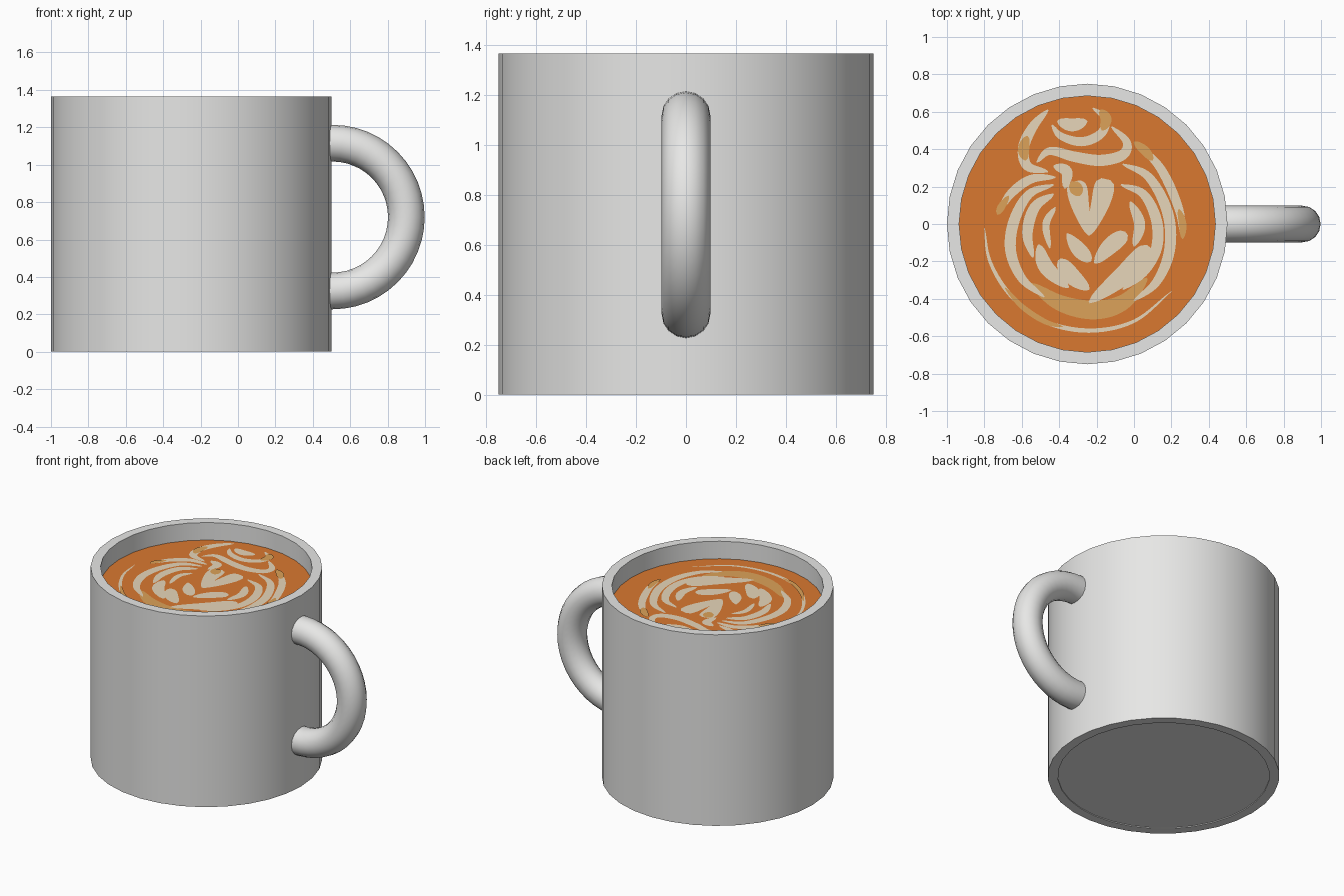
import bpy, bmesh, math
from mathutils import Vector

if "Cube" in bpy.data.objects:
    bpy.data.objects.remove(bpy.data.objects["Cube"])

CX, R_OUT, R_IN, H, LEVEL, SIDES = -0.25, 0.75, 0.685, 1.365, 1.24, 32


def material(name, rgb):
    m = bpy.data.materials.new(name)
    m.diffuse_color = (*rgb, 1)
    m.use_nodes = True
    m.node_tree.nodes["Principled BSDF"].inputs["Base Color"].default_value = m.diffuse_color
    return m


CERAMIC = material("white_ceramic", (0.80, 0.80, 0.79))
COFFEE = material("coffee_orange", (0.70, 0.19, 0.03))
CREAM = material("milk_cream", (0.82, 0.69, 0.50))
TAN = material("milk_tan", (0.72, 0.36, 0.10))


def finish(name, bm, mat, smooth=False):
    me = bpy.data.meshes.new(name)
    bm.to_mesh(me)
    bm.free()
    me.materials.append(mat)
    ob = bpy.data.objects.new(name, me)
    bpy.context.collection.objects.link(ob)
    if smooth:
        bpy.ops.object.select_all(action='DESELECT')
        ob.select_set(True)
        bpy.context.view_layer.objects.active = ob
        bpy.ops.object.shade_smooth_by_angle(angle=math.radians(40))
    return ob


def bridge(bm, a, b):
    n = len(a)
    for i in range(n):
        bm.faces.new((a[i], a[(i + 1) % n], b[(i + 1) % n], b[i]))


# Mug body: lathed wall with a rim, a floor and a slightly recessed base
bm = bmesh.new()
profile = [(R_IN, 0.006), (R_IN, 0), (R_OUT, 0), (R_OUT, H), (R_IN, H), (R_IN, 0.08)]
rings = []
for r, z in profile:
    angles = [math.tau * i / SIDES for i in range(SIDES)]
    rings.append([bm.verts.new((CX + r * math.cos(a), r * math.sin(a), z)) for a in angles])
for lower, upper in zip(rings, rings[1:]):
    bridge(bm, lower, upper)
bm.faces.new(rings[0])
bm.faces.new(rings[-1])
bmesh.ops.recalc_face_normals(bm, faces=bm.faces)
finish("mug_body", bm, CERAMIC, True)

# Handle: half ring of round section, with ends set into the wall
bm = bmesh.new()
HX, HZ, MAJOR, MINOR, SEC = 0.505, 0.72, 0.395, 0.098, 16
path = [(0.46, HZ - MAJOR, -math.pi / 2)]
for i in range(25):
    a = -math.pi / 2 + math.pi * i / 24
    path.append((HX + MAJOR * math.cos(a), HZ + MAJOR * math.sin(a), a))
path.append((0.46, HZ + MAJOR, math.pi / 2))
rings = []
for x, z, a in path:
    ring = []
    for j in range(SEC):
        t = math.tau * j / SEC
        d = MINOR * math.cos(t)
        ring.append(bm.verts.new((x + d * math.cos(a), MINOR * math.sin(t), z + d * math.sin(a))))
    rings.append(ring)
for a, b in zip(rings, rings[1:]):
    bridge(bm, a, b)
bm.faces.new(rings[0])
bm.faces.new(rings[-1])
bmesh.ops.recalc_face_normals(bm, faces=bm.faces)
finish("handle", bm, CERAMIC, True)

# Coffee surface
bm = bmesh.new()
bm.faces.new([bm.verts.new((CX + R_IN * math.cos(math.tau * i / SIDES),
                            R_IN * math.sin(math.tau * i / SIDES), LEVEL)) for i in range(SIDES)])
finish("coffee", bm, COFFEE)


def spline(pts, steps=7):
    """Catmull-Rom curve through the points."""
    p = [Vector(q) / 100 for q in pts]
    p = [2 * p[0] - p[1]] + p + [2 * p[-1] - p[-2]]
    out = []
    for a, b, c, d in zip(p, p[1:], p[2:], p[3:]):
        for k in range(steps):
            t = k / steps
            out.append(0.5 * (2 * b + (c - a) * t + (2 * a - 5 * b + 4 * c - d) * t * t
                              + (3 * b - a - 3 * c + d) * t ** 3))
    return out + [p[-2]]


def strokes(name, mat, z, items):
    """Flat tapered ribbons: (width, skew, points), in hundredths of a unit."""
    bm = bmesh.new()
    for width, skew, pts in items:
        line = spline(pts)
        n = len(line) - 1
        prev = None
        for i, c in enumerate(line):
            t = (line[min(i + 1, n)] - line[max(i - 1, 0)]).normalized()
            u = min(max(i / n, 0.004), 0.996) ** skew
            w = width / 200 * math.sin(math.pi * u) ** 0.5
            side = Vector((-t.y, t.x)) * w
            pair = [bm.verts.new((*(c + side), z)), bm.verts.new((*(c - side), z))]
            if prev:
                bm.faces.new((prev[0], prev[1], pair[1], pair[0]))
            prev = pair
    bm.normal_update()
    bmesh.ops.reverse_faces(bm, faces=[f for f in bm.faces if f.normal.z < 0])
    finish(name, bm, mat)


# Milk art: swirl at the top
swirl = [
    (7, 1, [(-41, 55), (-33, 53), (-25, 55)]),
    (6, 1, [(-46, 61), (-54, 52), (-59, 41), (-57, 31), (-46, 28)]),
    (5, 1, [(-22, 62), (-15, 56), (-18, 48), (-28, 44), (-39, 47), (-44, 53)]),
    (6, 1, [(-12, 52), (-4, 44), (-6, 37), (-18, 34), (-32, 36), (-45, 39), (-52, 33)]),
    (6, 1, [(-43, 31), (-36, 28), (-37, 19)]),
]
# Heart and leaves along the middle
heart = [
    (11, 0.5, [(-31, 23), (-29, 11), (-24, -6)]),
    (11, 0.5, [(-15, 24), (-18, 11), (-24, -6)]),
    (8, 1.3, [(-36, -5), (-30, -13), (-23, -20)]),
    (9, 0.7, [(-4, -5), (-13, -12), (-21, -21)]),
    (11, 0.7, [(8, -12), (-4, -26), (-24, -42)]),
    (9, 0.8, [(-40, -19), (-33, -28), (-24, -35)]),
    (8, 1, [(-51, -11), (-47, -23), (-35, -34)]),
]
# Curved ribs on both sides
ribs = [
    (5, 1, [(-42, 25), (-55, 24), (-66, 16), (-73, 5)]),
    (6, 1, [(-43, 21), (-56, 16), (-64, 2), (-66, -14), (-60, -29), (-48, -39)]),
    (6, 1, [(-43, 16), (-53, 9), (-57, -5), (-54, -18)]),
    (4, 1, [(-42, 9), (-47, 0), (-45, -13)]),
    (5, 1, [(0, 44), (14, 30), (24, 8), (26, -8)]),
    (6, 1, [(-6, 32), (8, 25), (18, 6), (19, -14), (12, -31), (0, -41)]),
    (6, 1, [(-7, 21), (5, 16), (12, 2), (12, -13), (5, -26), (-6, -35)]),
    (6, 1, [(-2, 12), (3, 0), (0, -12)]),
]
# Thin arc round the lower edge
edge = [(2.5, 1, [(-80, -2), (-77, -20), (-66, -38), (-48, -52), (-24, -57), (0, -52), (20, -36)])]
strokes("milk_art", CREAM, LEVEL + 0.004, swirl + heart + ribs + edge)

# Tan patches: under the leaves, and over parts of the cream
strokes("milk_shade_under", TAN, LEVEL + 0.002, [
    (10, 1, [(-55, -32), (-40, -42), (-22, -46), (-6, -42), (7, -29)]),
])
strokes("milk_shade_over", TAN, LEVEL + 0.006, [
    (6, 1, [(-57, 47), (-59, 40), (-58, 34)]),
    (6, 1, [(-18, 61), (-15, 56), (-17, 50)]),
    (7, 1, [(-34, 22), (-31, 19), (-29, 15)]),
    (5, 1, [(0, 44), (6, 39), (10, 34)]),
    (4, 1, [(-67, 15), (-71, 9), (-73, 5)]),
    (4, 1, [(24, 8), (26, 0), (26, -8)]),
    (3, 1, [(-69, -34), (-60, -44), (-48, -52), (-38, -55)]),
])
